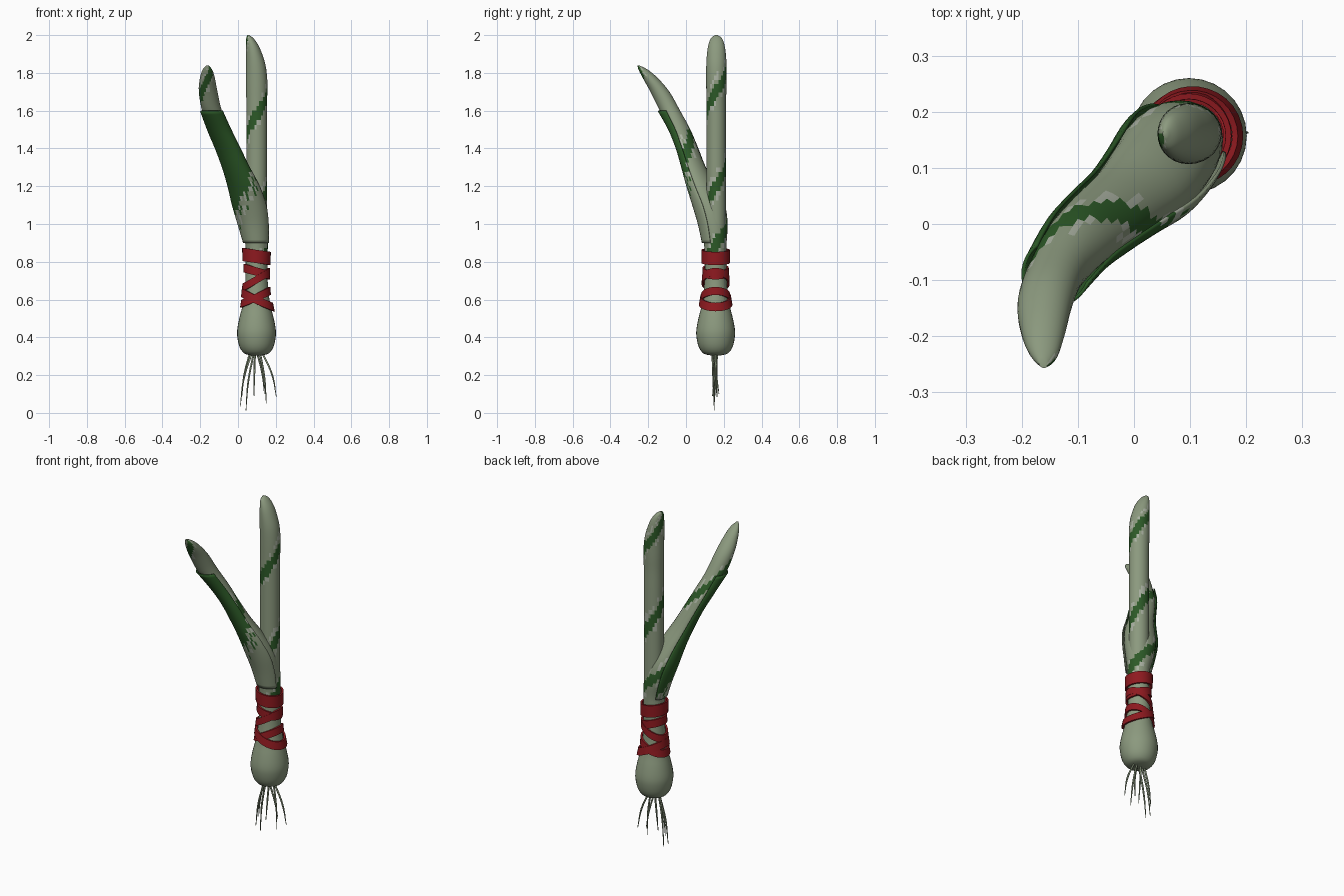
import bpy, bmesh, math, random
from mathutils import Vector

if "Cube" in bpy.data.objects:
    bpy.data.objects.remove(bpy.data.objects["Cube"])

random.seed(4)


def material(name, rgb):
    m = bpy.data.materials.new(name)
    m.diffuse_color = (*rgb, 1)
    m.use_nodes = True
    m.node_tree.nodes["Principled BSDF"].inputs["Base Color"].default_value = m.diffuse_color
    return m


LIGHT = material("light_green", (0.26, 0.32, 0.21))
DARK = material("dark_green", (0.025, 0.10, 0.02))
PALE = material("pale_green", (0.40, 0.44, 0.36))
RED = material("ribbon_red", (0.27, 0.01, 0.014))
GREENS = [LIGHT, DARK, PALE]


def finish(name, bm, mats, angle=40):
    bmesh.ops.recalc_face_normals(bm, faces=bm.faces)
    me = bpy.data.meshes.new(name)
    bm.to_mesh(me)
    bm.free()
    for m in mats:
        me.materials.append(m)
    me.shade_smooth()
    me.set_sharp_from_angle(angle=math.radians(angle))
    ob = bpy.data.objects.new(name, me)
    bpy.context.collection.objects.link(ob)
    return ob


def smooth_sections(secs, sub):
    """Catmull-Rom resampling of a list of section tuples."""
    v = [Vector(s) for s in secs]
    out = []
    for i in range(len(v) - 1):
        p0, p1, p2, p3 = v[max(i - 1, 0)], v[i], v[i + 1], v[min(i + 2, len(v) - 1)]
        for k in range(sub):
            t = k / sub
            out.append(0.5 * (2 * p1 + (p2 - p0) * t + (2 * p0 - 5 * p1 + 4 * p2 - p3) * t * t
                              + (3 * p1 - p0 - 3 * p2 + p3) * t ** 3))
    return out + [v[-1]]


def loft(name, secs, phi=0, sub=4, n=28, half_arc=180, grow=0.0, paint=None):
    """Sections (x, y, z, depth along phi, width across phi); paint(angle, z) picks the green."""
    closed = half_arc == 180
    bm = bmesh.new()
    rings = []
    for x, y, z, d, w in smooth_sections(secs, sub):
        ring = []
        for i in range(n if closed else n + 1):
            a = math.radians(-half_arc + 2 * half_arc * i / n)
            u, v = (d + grow) * math.cos(a), (w + grow) * math.sin(a)
            ring.append(bm.verts.new((x + u * math.cos(phi) - v * math.sin(phi),
                                      y + u * math.sin(phi) + v * math.cos(phi), z)))
        rings.append(ring)
    for lo, hi in zip(rings, rings[1:]):
        for i in range(n):
            j = (i + 1) % len(lo)
            f = bm.faces.new((lo[i], lo[j], hi[j], hi[i]))
            if paint:
                deg = -half_arc + 2 * half_arc * (i + 0.5) / n
                f.material_index = paint(deg, (lo[i].co.z + hi[i].co.z) / 2)
    if closed:
        bm.faces.new(rings[0])
        bm.faces.new(rings[-1])
    return finish(name, bm, GREENS)


def stripe(deg, z, start, pitch=0.5):
    """Pixelled helical stripe with a ragged pale border."""
    f = (z - start - pitch * deg / 360) / pitch % 1
    if f < 0.16:
        return 1
    if (f < 0.26 or f > 0.93) and random.random() < 0.4:
        return 2
    return 0


# Bulb and neck
CX, CY = 0.098, 0.157
PROFILE = [(.030, .305), (.065, .315), (.09, .35), (.102, .405), (.101, .45), (.089, .51),
           (.076, .56), (.066, .62), (.059, .70), (.057, .78), (.058, .92)]
loft("bulb", [(CX, CY, z, r, r) for r, z in PROFILE], sub=3)


def body_radius(z):
    for (r0, z0), (r1, z1) in zip(PROFILE, PROFILE[1:]):
        if z0 <= z <= z1:
            return r0 + (r1 - r0) * (z - z0) / (z1 - z0)
    return 0.058


# Tall straight leaf with a slanted tip
tall = [(.099, .16, .85 + .1 * i, .055, .052) for i in range(9)]
tall += [(.099, .161, 1.74, .057, .054), (.095, .161, 1.83, .053, .054), (.085, .161, 1.90, .043, .050),
         (.074, .161, 1.95, .032, .042), (.062, .161, 1.985, .018, .028), (.055, .161, 2.0, .004, .006)]
loft("tall_leaf", tall, paint=lambda a, z: stripe(a, z, 1.66))

# Bent leaf leaning to the front left
bent = [(.098, .157, .80, .058, .058), (.098, .155, .90, .060, .060), (.083, .147, 1.0, .072, .076),
        (.062, .125, 1.1, .078, .086), (.032, .085, 1.2, .066, .082), (-.010, .045, 1.3, .052, .070),
        (-.053, .010, 1.4, .046, .064), (-.098, -.030, 1.5, .050, .058), (-.138, -.085, 1.6, .056, .050),
        (-.158, -.138, 1.7, .052, .048), (-.162, -.187, 1.77, .040, .040), (-.162, -.225, 1.815, .024, .028),
        (-.162, -.250, 1.838, .006, .008)]
PHI = math.atan2(-0.8, -0.6)
loft("bent_leaf", bent, PHI, paint=lambda a, z: stripe(a, z, 1.17))


# Dark sheath wrapped round the underside of the bent leaf
def sheath_paint(a, z):
    edge = z - (1.09 + 0.002 * a)
    if edge > 0.03:
        return 1
    return random.choice((0, 1, 2)) if edge > -0.06 else 0


sheath = loft("sheath", bent[1:9], PHI, half_arc=105, grow=0.005, paint=sheath_paint)
sol = sheath.modifiers.new("thickness", 'SOLIDIFY')
sol.thickness = 0.006


# Ribbon: crossing tilted bands round the neck
def ribbon(name, z0, slope, width, gap, thick=0.010, n=32):
    bm = bmesh.new()
    rings = []
    for i in range(n):
        a = 2 * math.pi * i / n
        zc = z0 + slope * 0.075 * math.cos(a)
        ring = []
        for dz, out in ((-1, 0), (-1, 1), (1, 1), (1, 0)):
            z = zc + dz * width / 2
            r = body_radius(z) + gap + out * thick
            ring.append(bm.verts.new((CX + r * math.cos(a), CY + r * math.sin(a), z)))
        rings.append(ring)
    for i in range(n):
        p, q = rings[i], rings[(i + 1) % n]
        for k in range(4):
            bm.faces.new((p[k], p[(k + 1) % 4], q[(k + 1) % 4], q[k]))
    finish(name, bm, [RED], 35)


for i, band in enumerate([(.828, -.14, .07, .008), (.748, -.25, .045, .002), (.705, .55, .042, .004),
                          (.612, .45, .042, .001), (.598, -.50, .045, .005)]):
    ribbon(f"ribbon_band_{i + 1}", *band)


# Roots fanning out under the bulb
ROOTS = [(.075, .150, .012, .150, .035), (.065, .160, .020, .165, .085), (.090, .165, .085, .140, .090),
         (.100, .145, .140, .175, .100), (.115, .165, .150, .150, .050), (.125, .155, .203, .163, .085),
         (.085, .140, .042, .150, .012)]
for i, (x0, y0, x1, y1, z1) in enumerate(ROOTS):
    cu = bpy.data.curves.new(f"root_{i + 1}", 'CURVE')
    cu.dimensions = '3D'
    cu.bevel_depth = 0.0055
    cu.bevel_resolution = 1
    cu.resolution_u = 6
    cu.materials.append(LIGHT)
    sp = cu.splines.new('BEZIER')
    sp.bezier_points.add(2)
    mid = (x0 + (x1 - x0) * 0.72, (y0 + y1) / 2, z1 + (0.315 - z1) * 0.5)
    for p, co, rad in zip(sp.bezier_points, ((x0, y0, .325), mid, (x1, y1, z1)), (1, .9, .3)):
        p.co = co
        p.radius = rad
        p.handle_left_type = p.handle_right_type = 'AUTO'
    bpy.context.collection.objects.link(bpy.data.objects.new(f"root_{i + 1}", cu))
